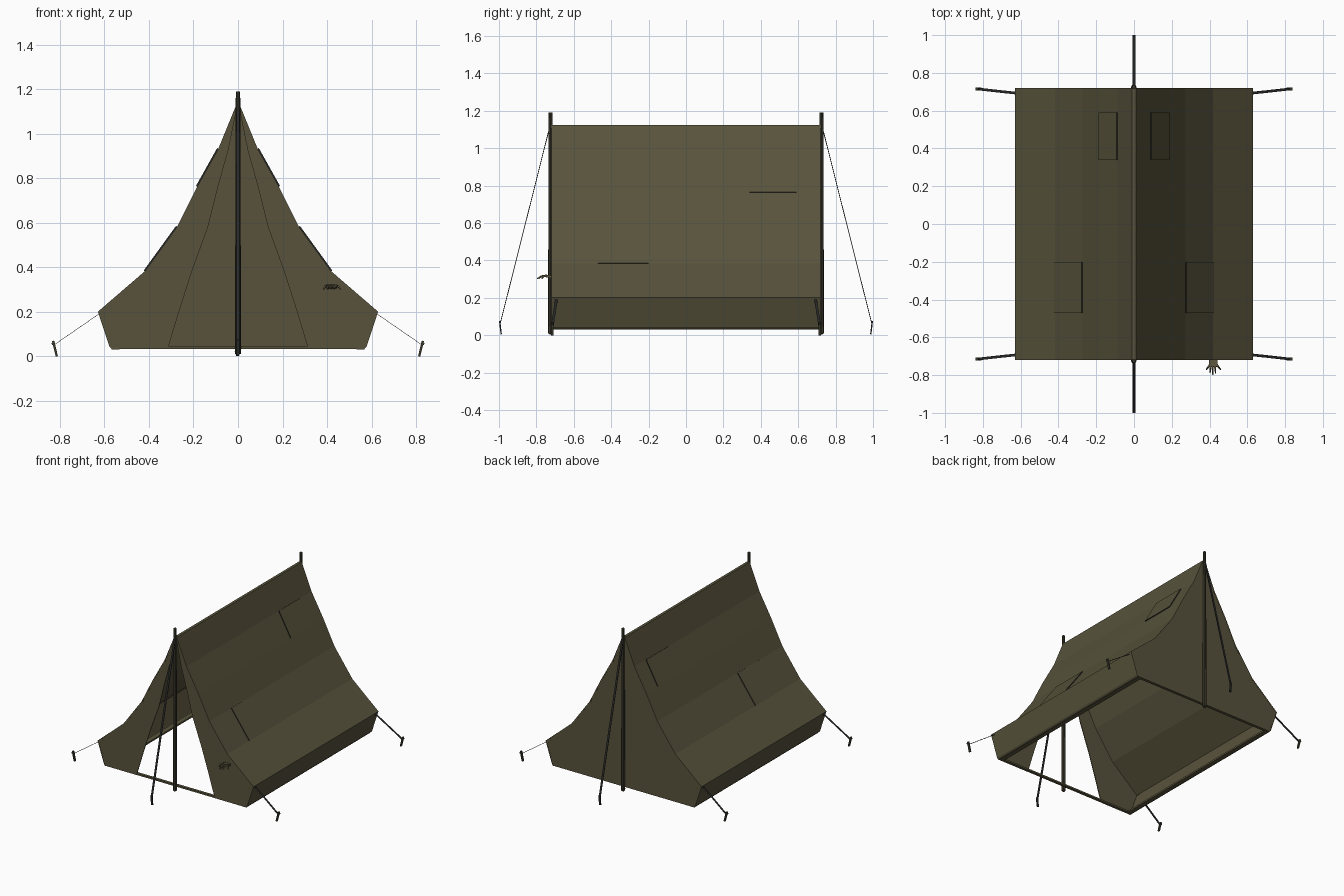
import bpy, bmesh, math
from mathutils import Vector

if "Cube" in bpy.data.objects:
    bpy.data.objects.remove(bpy.data.objects["Cube"])


def material(name, rgb):
    m = bpy.data.materials.new(name)
    m.diffuse_color = (*rgb, 1)
    m.use_nodes = True
    m.node_tree.nodes["Principled BSDF"].inputs["Base Color"].default_value = m.diffuse_color
    return m


CANVAS = material("olive canvas", (0.098, 0.086, 0.045))
WOOD = material("dark pole", (0.045, 0.042, 0.026))
ROPE = material("dark rope", (0.022, 0.024, 0.022))

# Half of the sagging tent outline, ridge to ground (x, z)
OUTLINE = [(0.008, 1.12), (0.085, 0.93), (0.18, 0.76), (0.27, 0.58),
           (0.415, 0.38), (0.625, 0.20), (0.573, 0.045), (0.562, 0.034)]
END = 0.715


def make(name, verts, faces, mats, thick=0, offset=-1):
    me = bpy.data.meshes.new(name)
    bm = bmesh.new()
    vs = [bm.verts.new(v) for v in verts]
    for f in faces:
        bm.faces.new([vs[i] for i in f])
    if len(faces) > 1:
        bmesh.ops.recalc_face_normals(bm, faces=bm.faces)
    bm.to_mesh(me)
    bm.free()
    for m in mats:
        me.materials.append(m)
    ob = bpy.data.objects.new(name, me)
    bpy.context.collection.objects.link(ob)
    if thick:
        s = ob.modifiers.new("Thickness", "SOLIDIFY")
        s.thickness, s.offset = thick, offset
        s.material_offset_rim = len(mats) - 1
    return ob


def strip(name, a, b, mats, thick=0, offset=-1):
    """Band of quads between two rows of points."""
    n = len(a)
    return make(name, a + b, [(i, i + 1, n + i + 1, n + i) for i in range(n - 1)],
                mats, thick, offset)


def box(name, p, q, w, d, mat, side=(1, 0, 0), taper=1.0):
    """Bar from p to q, w wide along side, d deep."""
    p, q = Vector(p), Vector(q)
    s = Vector(side).normalized()
    t = (q - p).normalized().cross(s).normalized()
    c = [(-1, -1), (1, -1), (1, 1), (-1, 1)]
    v = [e + s * (i * w * k / 2) + t * (j * d * k / 2)
         for e, k in ((p, 1), (q, taper)) for i, j in c]
    f = [(3, 2, 1, 0), (4, 5, 6, 7)] + [(i, (i + 1) % 4, (i + 1) % 4 + 4, i + 4)
                                      for i in range(4)]
    return make(name, v, f, [mat])


# Roof and low side walls, one continuous sheet
section = [(-x, z) for x, z in reversed(OUTLINE)] + OUTLINE
roof = strip("roof", [(x, -END - 0.004, z) for x, z in section],
             [(x, END + 0.004, z) for x, z in section], [CANVAS], 0.008, 0)

# Closed rear wall
half = len(OUTLINE)
strip("rear_wall", [(-x, END, z) for x, z in OUTLINE],
      [(x, END, z) for x, z in OUTLINE], [CANVAS], 0.006, 0)

for s, side in ((-1, "left"), (1, "right")):
    # Front panel with a tapered doorway edge
    outer = [(s * x, -END, z) for x, z in OUTLINE]
    inner = [(s * x * 0.5, -END, z) for x, z in OUTLINE[:5]]
    inner += [(s * 0.265, -END, 0.2), (s * 0.312, -END, 0.045), (s * 0.314, -END, 0.034)]
    strip(side + "_front_panel", outer, inner, [CANVAS], 0.006, 0)
    # Ground hem along each side
    box(side + "_hem", (s * 0.55, -END, 0.038), (s * 0.55, END, 0.038),
        0.035, 0.012, CANVAS)

    # Sewn patches, lying on single roof slopes
    for label, i, y0, y1 in (("upper", 1, 0.34, 0.59), ("lower", 3, -0.47, -0.20)):
        (x0, z0), (x1, z1) = OUTLINE[i], OUTLINE[i + 1]
        n = Vector((s * (z0 - z1), 0, x1 - x0)).normalized()
        quad = [Vector((s * x, y, z)) + n * 0.010
                for x, z, y in ((x0, z0, y0), (x1, z1, y0), (x1, z1, y1), (x0, z0, y1))]
        face = [(0, 1, 2, 3)] if s > 0 else [(3, 2, 1, 0)]
        make(f"{side}_{label}_patch", quad, face, [CANVAS, ROPE], 0.007)

for e, end in ((-1, "front"), (1, "rear")):
    # Hem or door sill across the end
    box(end + "_hem", (-0.565, e * (END - 0.008), 0.04), (0.565, e * (END - 0.008), 0.04),
        0.02, 0.012, CANVAS, (0, 1, 0))

    # Upright pole with a wider foot
    bpy.ops.mesh.primitive_cone_add(vertices=8, radius1=0.014, radius2=0.010,
                                    depth=1.18, location=(0, e * 0.724, 0.60))
    pole = bpy.context.object
    pole.name = end + "_pole"
    pole.data.materials.append(WOOD)
    bpy.ops.mesh.primitive_cone_add(vertices=8, radius1=0.006, radius2=0.014,
                                    depth=0.02, location=(-0.002, e * 0.724, 0.013))
    tip = bpy.context.object
    tip.name = end + "_pole_tip"
    tip.data.materials.append(WOOD)

    # Main guy line and its peg
    box(end + "_guy_line", (0, e * 0.732, 1.10), (0, e * 0.995, 0.055),
        0.014, 0.004, ROPE)
    box(end + "_peg", (0, e * 0.988, 0.005), (0, e * 0.996, 0.075),
        0.014, 0.007, ROPE)

    # Corner guy lines and hooked pegs
    for s, side in ((-1, "left"), (1, "right")):
        name = f"{end}_{side}"
        box(name + "_line", (s * 0.618, e * 0.692, 0.195), (s * 0.828, e * 0.715, 0.05),
            0.014, 0.002, ROPE, (0, 1, 0))
        box(name + "_peg", (s * 0.813, e * 0.715, 0.0), (s * 0.830, e * 0.715, 0.07),
            0.014, 0.010, WOOD, (0, 1, 0))
        box(name + "_peg_hook", (s * 0.822, e * 0.715, 0.062),
            (s * 0.836, e * 0.715, 0.055), 0.014, 0.010, WOOD, (0, 1, 0))

# Small hand reaching out of the front wall: palm, then bent fingers
box("palm", (0.42, -0.71, 0.310), (0.42, -0.755, 0.318), 0.046, 0.014, CANVAS)
for k, (x0, x1, reach) in enumerate([(0.402, 0.384, 0.770), (0.408, 0.402, 0.788),
                                     (0.417, 0.417, 0.797), (0.428, 0.432, 0.790),
                                     (0.438, 0.459, 0.772)]):
    mid = ((x0 + x1) / 2, -(0.745 + reach) / 2, 0.317)
    box(f"finger_{k}", (x0, -0.742, 0.315), mid, 0.010, 0.009, CANVAS)
    box(f"fingertip_{k}", mid, (x1, -reach, 0.302), 0.009, 0.008, CANVAS, taper=0.6)
